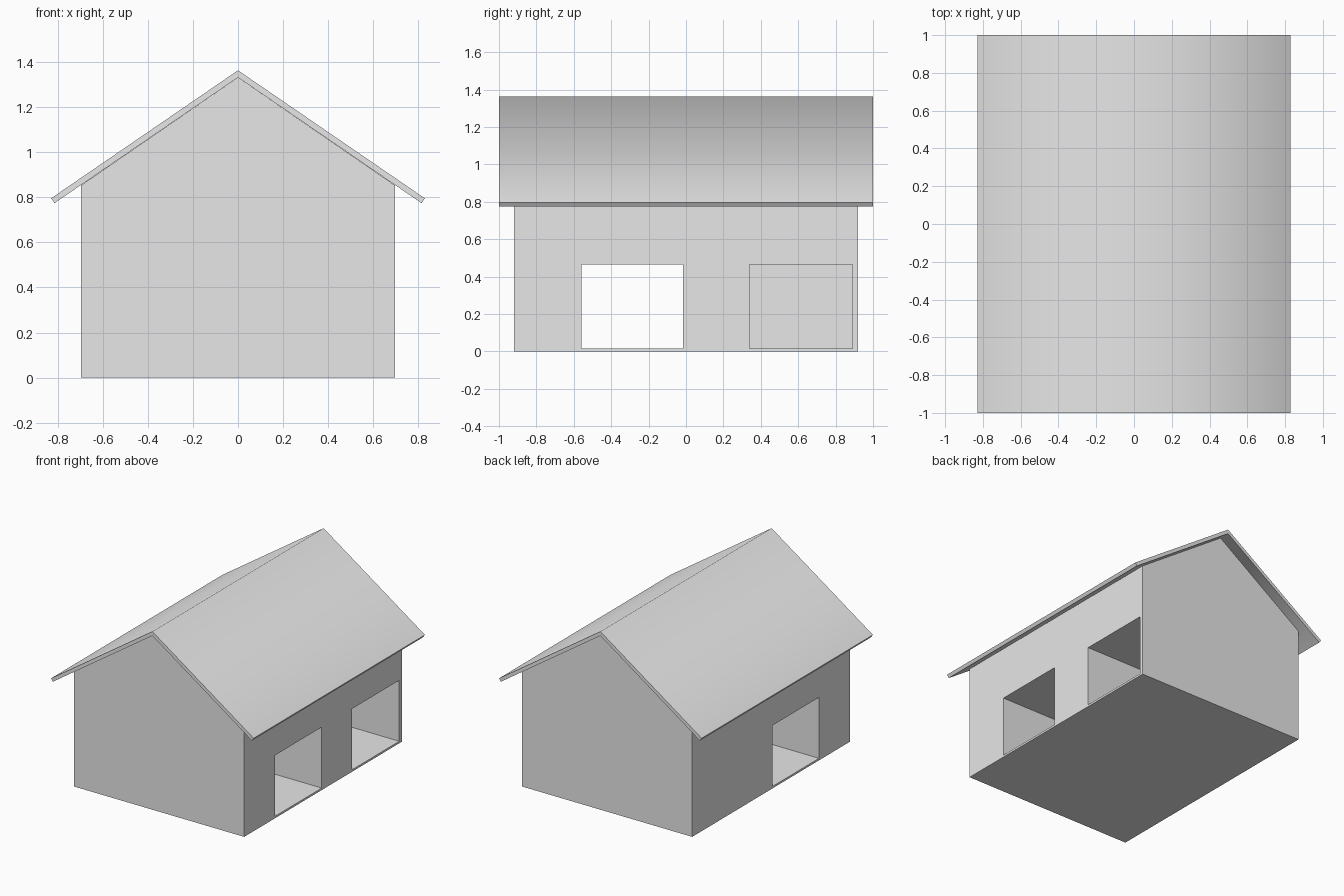
import bpy
import bmesh
import math

cube = bpy.data.objects.get("Cube")
if cube:
    bpy.data.objects.remove(cube, do_unlink=True)

# Plain grey for the whole house
grey = bpy.data.materials.new("plain_grey")
grey.use_nodes = True
GREY = (0.8, 0.8, 0.8, 1.0)
grey.diffuse_color = GREY
grey.node_tree.nodes["Principled BSDF"].inputs["Base Color"].default_value = GREY


def extrude_profile(name, profile, half_length):
    """Extrude an x-z outline along y, centred on y = 0."""
    bm = bmesh.new()
    outline = bm.faces.new([bm.verts.new((x, -half_length, z)) for x, z in profile])
    swept = bmesh.ops.extrude_face_region(bm, geom=[outline], use_keep_orig=True)
    verts = [v for v in swept["geom"] if isinstance(v, bmesh.types.BMVert)]
    bmesh.ops.translate(bm, verts=verts, vec=(0, 2 * half_length, 0))
    bmesh.ops.recalc_face_normals(bm, faces=bm.faces)
    mesh = bpy.data.meshes.new(name)
    bm.to_mesh(mesh)
    bm.free()
    mesh.materials.append(grey)
    obj = bpy.data.objects.new(name, mesh)
    bpy.context.collection.objects.link(obj)
    return obj


def make_active(obj):
    bpy.ops.object.select_all(action="DESELECT")
    obj.select_set(True)
    bpy.context.view_layer.objects.active = obj


def cut_opening(body, x_range, y_range, z_range):
    """Cut a box-shaped passage into the body."""
    (x0, x1), (y0, y1), (z0, z1) = x_range, y_range, z_range
    cutter = extrude_profile("opening_cutter",
                             [(x0, z0), (x1, z0), (x1, z1), (x0, z1)], (y1 - y0) / 2)
    cutter.location.y = (y0 + y1) / 2
    cutter.hide_render = True
    cut = body.modifiers.new("opening", "BOOLEAN")
    cut.operation = "DIFFERENCE"
    cut.solver = "EXACT"
    cut.object = cutter
    make_active(body)
    bpy.ops.object.modifier_apply(modifier=cut.name)
    bpy.data.objects.remove(cutter, do_unlink=True)


# Main dimensions
WALL_X, WALL_Y, WALL_TOP = 0.695, 0.92, 0.853
EAVE_X, EAVE_Z, RIDGE_Z = 0.828, 0.795, 1.362
THICK = 0.026
pitch = math.atan2(RIDGE_Z - EAVE_Z, EAVE_X)
drop = THICK / math.cos(pitch)

# Walls and gables, one solid body
house_body = extrude_profile("house_body", [
    (-WALL_X, 0), (WALL_X, 0), (WALL_X, WALL_TOP),
    (0, RIDGE_Z - drop), (-WALL_X, WALL_TOP)], WALL_Y)

# Passage right through the house, and a closed bay beside it
DOOR_Z = (0.015, 0.465)
cut_opening(house_body, (-1, 1), (-0.56, -0.015), DOOR_Z)
cut_opening(house_body, (-0.65, 1), (0.34, 0.89), DOOR_Z)

# Pitched roof with overhanging eaves, cut square to the slope
in_x = EAVE_X - THICK * math.sin(pitch)
in_z = EAVE_Z - THICK * math.cos(pitch)
roof = extrude_profile("roof", [
    (-EAVE_X, EAVE_Z), (0, RIDGE_Z), (EAVE_X, EAVE_Z),
    (in_x, in_z), (0, RIDGE_Z - drop), (-in_x, in_z)], 1.0)

# Soft shading over the ridge, crisp edges elsewhere
make_active(roof)
bpy.ops.object.shade_smooth_by_angle(angle=math.radians(75))
